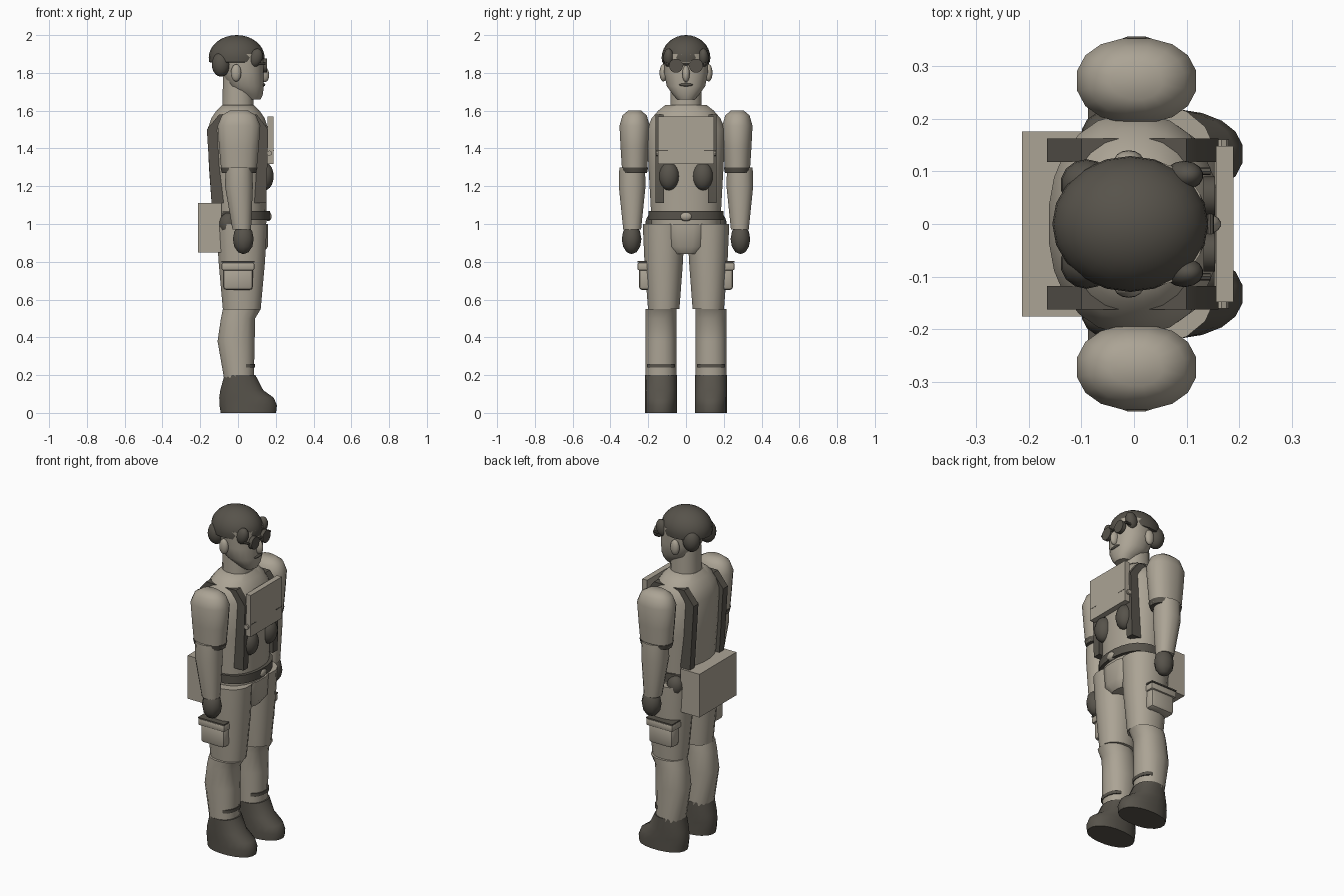
import bpy, bmesh, math
from mathutils import Matrix

cube = bpy.data.objects.get("Cube")
if cube:
    bpy.data.objects.remove(cube, do_unlink=True)


def material(name, rgb):
    mat = bpy.data.materials.new(name)
    mat.use_nodes = True
    colour = (*rgb, 1)
    mat.diffuse_color = colour
    mat.node_tree.nodes["Principled BSDF"].inputs["Base Color"].default_value = colour
    return mat


TAN = material("tan_cloth", (.41, .37, .3))
DARK = material("dark_leather", (.095, .086, .07))


def finish(name, bm, mat):
    """Turn a bmesh into a named object, smooth with sharp edges kept."""
    bmesh.ops.recalc_face_normals(bm, faces=bm.faces)
    mesh = bpy.data.meshes.new(name)
    bm.to_mesh(mesh)
    bm.free()
    part = bpy.data.objects.new(name, mesh)
    bpy.context.collection.objects.link(part)
    mesh.materials.append(mat)
    bpy.ops.object.select_all(action="DESELECT")
    part.select_set(True)
    bpy.context.view_layer.objects.active = part
    bpy.ops.object.shade_smooth_by_angle(angle=math.radians(42))


def signed_power(value, exponent):
    return math.copysign(abs(value) ** exponent, value)


def tube(name, mat, spine, y=0, ratio=1, width=None, sides=16, roundness=.9):
    """Stack of rounded sections; the spine lists height, x centre and x radius.
    The y radius is either a ratio of the x radius or a constant width."""
    bm = bmesh.new()
    rings = []
    for z, x, radius in spine:
        ring = []
        for i in range(sides):
            angle = math.tau * (i + .5) / sides
            dx = radius * signed_power(math.cos(angle), roundness)
            dy = (width or radius * ratio) * signed_power(math.sin(angle), roundness)
            ring.append(bm.verts.new((x + dx, y + dy, z)))
        rings.append(ring)
    for low, high in zip(rings, rings[1:]):
        for i in range(sides):
            bm.faces.new((low[i - 1], low[i], high[i], high[i - 1]))
    bm.faces.new(rings[0])
    bm.faces.new(rings[-1])
    finish(name, bm, mat)


def blob(name, mat, centre, radii, tilt=0, floor=-1, segments=14):
    """Ellipsoid, flattened below the floor and tilted about the y axis."""
    bm = bmesh.new()
    bmesh.ops.create_uvsphere(bm, u_segments=segments, v_segments=segments - 4, radius=1)
    for vert in bm.verts:
        vert.co.z = max(vert.co.z, floor)
    bm.transform(Matrix.Translation(centre) @ Matrix.Rotation(tilt, 4, "Y")
                 @ Matrix.Diagonal((*radii, 1)))
    finish(name, bm, mat)


def box(name, mat, centre, size, bevel=0):
    bm = bmesh.new()
    bmesh.ops.create_cube(bm, size=1)
    bm.transform(Matrix.Translation(centre) @ Matrix.Diagonal((*size, 1)))
    if bevel:
        bmesh.ops.bevel(bm, geom=bm.edges[:], offset=bevel, segments=2,
                        affect="EDGES", profile=.5)
    finish(name, bm, mat)


def rod(name, mat, centre, radius, length, turn, sides=16):
    """Cylinder laid flat by a quarter turn about the given axis."""
    bm = bmesh.new()
    bmesh.ops.create_cone(bm, cap_ends=True, segments=sides,
                          radius1=radius, radius2=radius, depth=length)
    bm.transform(Matrix.Translation(centre) @ Matrix.Rotation(math.pi / 2, 4, turn))
    finish(name, bm, mat)


def slab(name, mat, outline, y, thickness):
    """Side outline (x, z) extruded across y."""
    bm = bmesh.new()
    face = bm.faces.new([bm.verts.new((x, y - thickness / 2, z)) for x, z in outline])
    result = bmesh.ops.extrude_face_region(bm, geom=[face])
    moved = [g for g in result["geom"] if isinstance(g, bmesh.types.BMVert)]
    bmesh.ops.translate(bm, vec=(0, thickness, 0), verts=moved)
    finish(name, bm, mat)


# Torso, belt and back pack
tube("torso", TAN, [(.96, .01, .14), (1.3, 0, .155), (1.5, 0, .163),
                    (1.56, 0, .142), (1.6, 0, .115), (1.63, 0, .085)], ratio=1.29, sides=24)
tube("pelvis", TAN, [(.84, .07, .06), (.88, .06, .1), (1, .04, .12)], roundness=.65)
tube("belt", DARK, [(1.02, .02, .15), (1.07, .02, .15)], width=.2, sides=24)
blob("belt_buckle", TAN, (.16, 0, 1.04), (.018, .035, .025))
box("back_pack", TAN, (-.15, 0, .98), (.126, .352, .26))

# Chest plate
box("chest_plate", TAN, (.172, 0, 1.443), (.033, .296, .25))
rod("chest_bar", TAN, (.166, 0, 1.375), .014, .32, "X", sides=8)

# Neck, head and face
tube("neck", TAN, [(1.6, 0, .085), (1.8, 0, .08)])
tube("head", TAN, [(1.66, .075, .045), (1.685, .065, .067), (1.73, .04, .098),
                   (1.8, .025, .111), (1.9, .022, .114)], ratio=1.05, sides=20)
blob("nose", TAN, (.135, 0, 1.795), (.03, .02, .045), tilt=-.2)
blob("mouth", DARK, (.133, 0, 1.737), (.012, .036, .009))
rod("glasses_bridge", DARK, (.145, 0, 1.845), .007, .06, "X", sides=8)
blob("hair", DARK, (-.007, 0, 1.88), (.148, .129, .12), floor=-.2, segments=20)

strap_outline = [(.15, 1.11), (.16, 1.5), (.1, 1.58), (-.1, 1.58), (-.165, 1.5), (-.14, 1.11)]

for word, side in (("left", 1), ("right", -1)):
    # Ears, glasses and hair locks
    blob(word + "_ear", TAN, (-.01, side * .12, 1.8), (.028, .02, .046))
    rod(word + "_lens", DARK, (.143, side * .053, 1.838), .037, .022, "Y")
    rod(word + "_glasses_arm", DARK, (.11, side * .1, 1.848), .007, .07, "Y", sides=8)
    blob(word + "_back_hair", DARK, (-.09, side * .075, 1.845), (.05, .048, .065))
    blob(word + "_front_lock", DARK, (.095, side * .092, 1.88), (.035, .028, .05), tilt=.3)

    # Harness strap, pouches and plate seam
    slab(word + "_strap", DARK, strap_outline, side * .14, .045)
    blob(word + "_chest_pouch", DARK, (.14, side * .09, 1.253), (.05, .055, .075))
    blob(word + "_hip_pouch", DARK, (-.05, side * .17, 1), (.05, .045, .06))
    box(word + "_plate_seam", DARK, (.188, side * .12, 1.39), (.003, .05, .005))

    # Arm
    arm = side * .272
    tube(word + "_upper_arm", TAN, [(1.28, .005, .095), (1.4, .005, .106), (1.52, .005, .115),
                                    (1.575, .005, .092), (1.6, .005, .05)], y=arm, ratio=.71)
    tube(word + "_sleeve_band", DARK, [(1.27, .005, .092), (1.3, .005, .1)], y=arm, ratio=.73)
    tube(word + "_forearm", TAN, [(.97, .02, .05), (1.2, .005, .075), (1.3, .005, .072)],
         y=side * .285, ratio=.96)
    blob(word + "_hand", DARK, (.028, side * .288, .92), (.058, .052, .08), segments=10)

    # Leg and boot
    shin = side * .133
    tube(word + "_thigh", TAN, [(.55, .02, .102), (.8, .02, .125), (1, .02, .136)],
         y=side * .118, ratio=.83)
    tube(word + "_shin", TAN, [(.18, .005, .08), (.38, -.01, .1), (.5, 0, .092), (.55, .02, .102)],
         y=shin, width=.084)
    tube(word + "_shin_band", DARK, [(.24, .04, .05), (.26, .04, .05)], y=shin, width=.076)
    tube(word + "_boot", DARK, [(0, .055, .148), (.04, .054, .154), (.08, .045, .146),
                                (.12, .02, .115), (.2, .01, .083)],
         y=shin, width=.086, sides=20)

    # Thigh pocket
    pocket = side * .21
    box(word + "_pocket", TAN, (0, pocket, .71), (.16, .08, .12), bevel=.02)
    box(word + "_pocket_flap", TAN, (0, pocket, .775), (.174, .095, .04), bevel=.008)
    box(word + "_pocket_trim", DARK, (0, pocket, .799), (.174, .095, .008))
